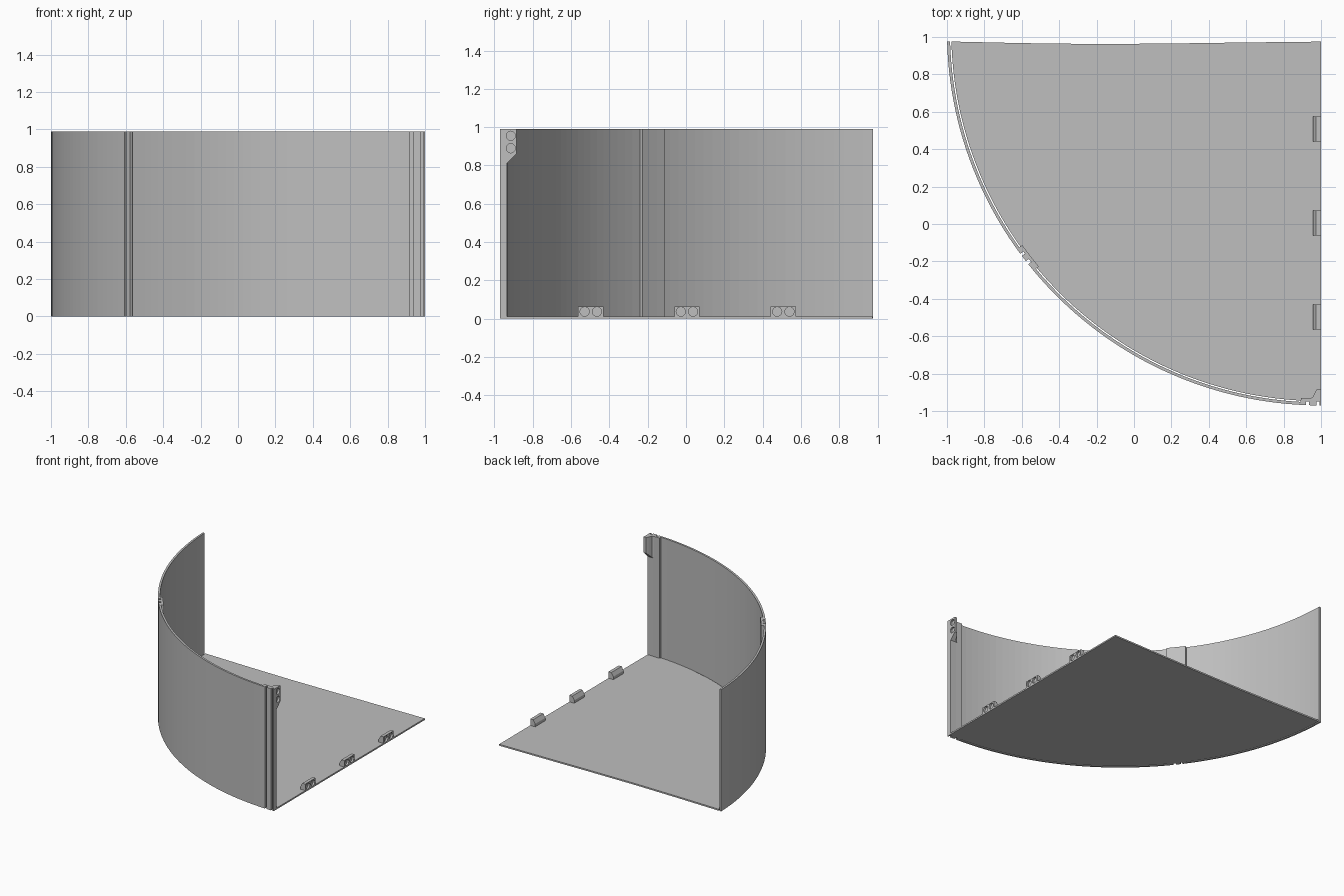
import bpy, bmesh
from math import sin, cos, radians, pi
from mathutils import Matrix, Vector

if "Cube" in bpy.data.objects:
    bpy.data.objects.remove(bpy.data.objects["Cube"])

grey = bpy.data.materials.new("plain grey")
grey.use_nodes = True
colour = (0.52, 0.52, 0.52, 1)
grey.diffuse_color = colour
grey.node_tree.nodes["Principled BSDF"].inputs["Base Color"].default_value = colour

OUTER, INNER, LAP, GROOVE = 2.0, 1.984, 1.964, 1.98
START, END = 1.58, 90
HEIGHT, FLOOR = 0.99, 0.012
CENTRE = Vector((1, 1.03, 0))


def arc(a, b, r):
    """Points on the wall circle from angle a to b, measured from -x."""
    n = max(1, round(abs(b - a) / 1.5))
    angles = [radians(a + (b - a) * i / n) for i in range(n + 1)]
    return [CENTRE + Vector((-r * cos(t), -r * sin(t), 0)) for t in angles]


def stepped_arc(stops, radii):
    points = []
    for a, b, r in zip(stops, stops[1:], radii):
        points += arc(a, b, r)
    return points


def prism(name, points, offset, cut=None):
    """Extrude a flat outline; optionally slice away below a plane."""
    bm = bmesh.new()
    face = bm.faces.new([bm.verts.new(p) for p in points])
    ext = bmesh.ops.extrude_face_region(bm, geom=[face])
    verts = [g for g in ext["geom"] if isinstance(g, bmesh.types.BMVert)]
    bmesh.ops.translate(bm, verts=verts, vec=offset)
    if cut:
        geom = bm.verts[:] + bm.edges[:] + bm.faces[:]
        bmesh.ops.bisect_plane(bm, geom=geom, plane_co=cut[0], plane_no=cut[1], clear_inner=True)
        bmesh.ops.holes_fill(bm, edges=[e for e in bm.edges if e.is_boundary])
    bmesh.ops.recalc_face_normals(bm, faces=bm.faces)
    mesh = bpy.data.meshes.new(name)
    bm.to_mesh(mesh)
    bm.free()
    mesh.materials.append(grey)
    obj = bpy.data.objects.new(name, mesh)
    bpy.context.collection.objects.link(obj)
    return obj


def drill(obj, centres, radius=0.024, depth=0.015):
    """Sink round blind holes into the +x side."""
    bm = bmesh.new()
    for y, z in centres:
        place = Matrix.Translation((1, y, z)) @ Matrix.Rotation(pi / 2, 4, "Y")
        bmesh.ops.create_cone(bm, cap_ends=True, segments=24, radius1=radius,
                              radius2=radius, depth=2 * depth, matrix=place)
    mesh = bpy.data.meshes.new("hole_cutter")
    bm.to_mesh(mesh)
    bm.free()
    cutter = bpy.data.objects.new("hole_cutter", mesh)
    cutter.hide_render = True
    bpy.context.collection.objects.link(cutter)
    mod = obj.modifiers.new("holes", "BOOLEAN")
    mod.operation, mod.solver, mod.object = "DIFFERENCE", "EXACT", cutter
    bpy.context.view_layer.objects.active = obj
    bpy.ops.object.modifier_apply(modifier=mod.name)
    bpy.data.objects.remove(cutter)


# Curved wall with joint grooves outside and thicker lap strips inside
outside = stepped_arc([START, 36.5, 36.9, 37.9, 38.5, 87.7, 88.14, 89.28, 89.75, END],
                      [OUTER, GROOVE] * 4 + [OUTER])
inside = stepped_arc([START, 35.6, 39.8, 86.85, END], [INNER, LAP, INNER, LAP])
prism("curved_wall", outside + inside[::-1], (0, 0, HEIGHT))

# Floor panel with a slightly bowed back edge
back = [Vector(p) for p in ((1, 0.975, 0), (0.55, 0.97, 0), (0.2, 0.965, 0),
                            (-0.2, 0.962, 0), (-0.6, 0.967, 0))]
prism("floor", arc(START, END, 1.977) + back, (0, 0, FLOOR))

# Wedge-backed clips along the side edge
for name, y in (("front", -0.497), ("middle", 0.005), ("rear", 0.508)):
    section = [(1, 0.004), (1, 0.065), (0.974, 0.065), (0.956, 0.035), (0.956, 0.004)]
    clip = prism(name + "_clip", [(x, y - 0.066, z) for x, z in section], (0, 0.132, 0))
    drill(clip, [(y - 0.032, 0.037), (y + 0.032, 0.037)])

# Corner bracket at the top of the wall, chamfered underneath
plan = [(1, -0.884), (0.978, -0.884), (0.968, -0.9), (0.956, -0.926),
        (0.93, -0.937), (0.93, -0.945), (1, -0.945)]
bracket = prism("corner_bracket", [(x, y, 0.75) for x, y in plan], (0, 0, HEIGHT - 0.75),
                cut=((1, -0.945, 0.8), (0, -1, 1)))
drill(bracket, [(-0.915, 0.955), (-0.915, 0.89)])
